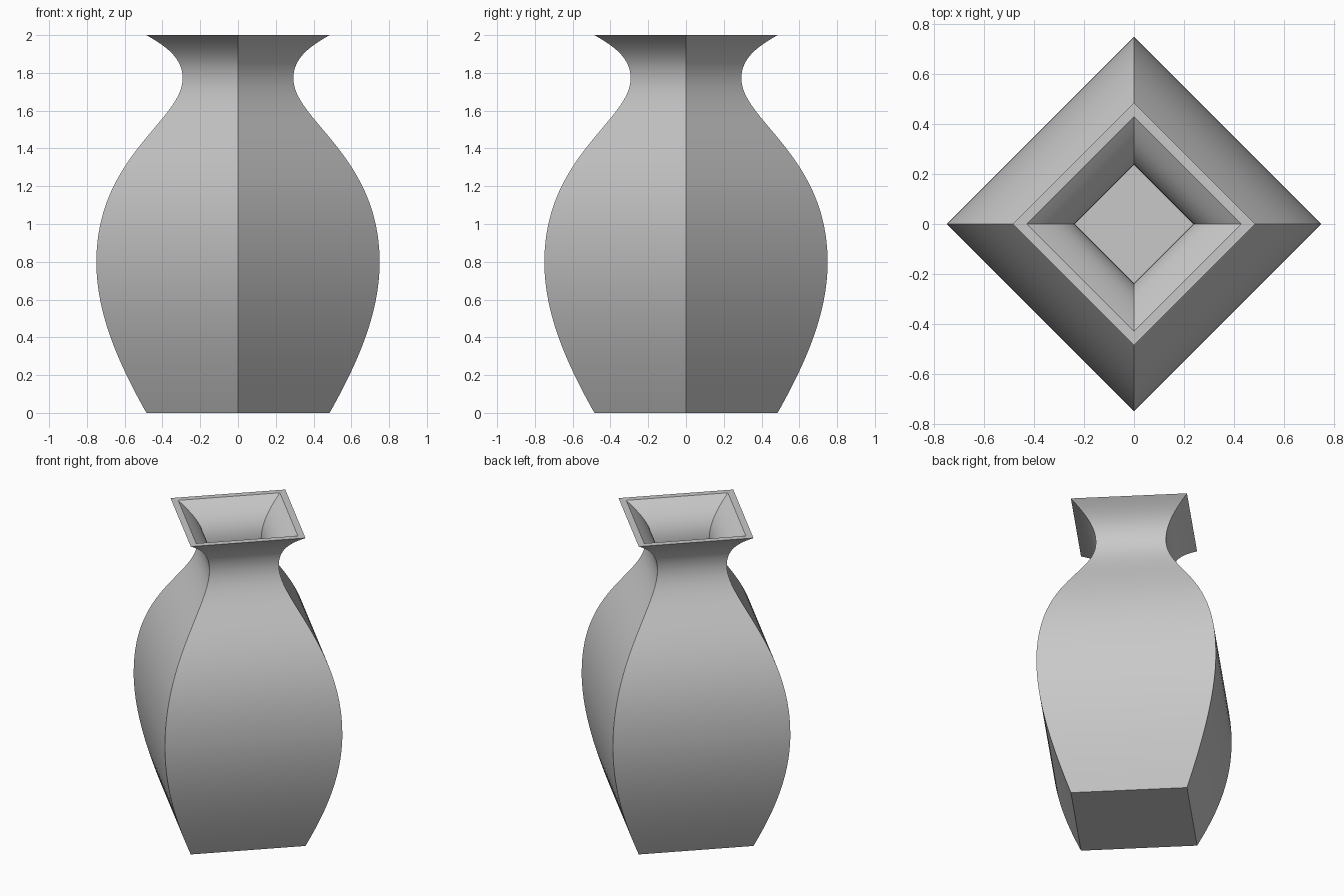
import bpy
import bmesh
import math
from mathutils import Vector
from mathutils.geometry import interpolate_bezier

WALL = 0.055    # wall thickness measured at the corners
FLOOR = 0.05    # height of the inner floor
STEPS = 24      # profile points per curve segment

default = bpy.data.objects.get("Cube")
if default:
    bpy.data.objects.remove(default, do_unlink=True)

# Single clay colour
clay = bpy.data.materials.new("grey_clay")
clay.use_nodes = True
colour = (0.58, 0.58, 0.58, 1.0)
clay.diffuse_color = colour
clay.node_tree.nodes["Principled BSDF"].inputs["Base Color"].default_value = colour

# Corner profile (radius, height): foot to belly, belly to neck, neck to lip
segments = [
    [(0.485, 0), (0.637, 0.27), (0.75, 0.53), (0.75, 0.8)],
    [(0.75, 0.8), (0.75, 1.36), (0.293, 1.55), (0.293, 1.77)],
    [(0.293, 1.77), (0.293, 1.88), (0.38, 1.94), (0.485, 2)],
]
outer = []
for seg in segments:
    knots = [Vector((r, 0, z)) for r, z in seg]
    points = interpolate_bezier(*knots, STEPS)
    outer += points[1:] if outer else points

# Inner wall follows the outer one, down to the floor
inner = [p - Vector((WALL, 0, 0)) for p in reversed(outer) if p.z > FLOOR + 0.01]
foot = next(p for p in outer if p.z > FLOOR)
inner.append(Vector((foot.x - WALL, 0, FLOOR)))

# Turn the profile in four steps to get the square body
bm = bmesh.new()
verts = [bm.verts.new(p) for p in outer + inner]
edges = [bm.edges.new(pair) for pair in zip(verts, verts[1:])]
bmesh.ops.spin(bm, geom=verts + edges, cent=(0, 0, 0), axis=(0, 0, 1),
               angle=math.tau, steps=4)
bmesh.ops.remove_doubles(bm, verts=bm.verts[:], dist=0.0005)

# Close the base and the inner floor
bmesh.ops.holes_fill(bm, edges=[e for e in bm.edges if e.is_boundary], sides=4)
bmesh.ops.recalc_face_normals(bm, faces=bm.faces[:])

mesh = bpy.data.meshes.new("square_vase")
bm.to_mesh(mesh)
bm.free()
mesh.materials.append(clay)
vase = bpy.data.objects.new("square_vase", mesh)
bpy.context.collection.objects.link(vase)

# Smooth up the curves, sharp along corners, lip and foot
bpy.ops.object.select_all(action="DESELECT")
vase.select_set(True)
bpy.context.view_layer.objects.active = vase
bpy.ops.object.shade_smooth_by_angle(angle=math.radians(30))
